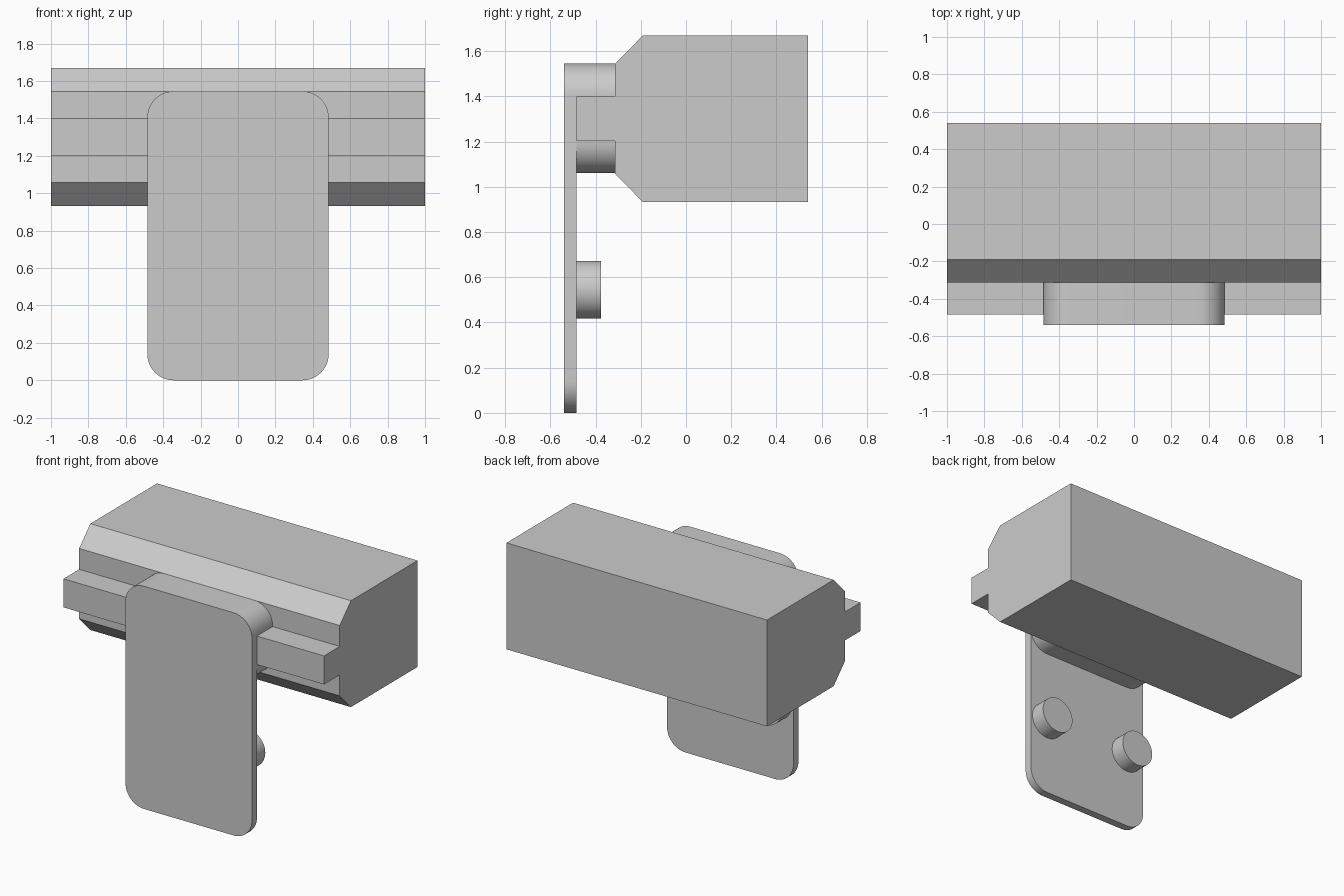
import bpy, bmesh, math
from mathutils import Vector

cube = bpy.data.objects.get("Cube")
if cube:
    bpy.data.objects.remove(cube)

grey = bpy.data.materials.new("light_grey")
grey.use_nodes = True
colour = (0.6, 0.6, 0.6, 1)
grey.diffuse_color = colour
grey.node_tree.nodes["Principled BSDF"].inputs["Base Color"].default_value = colour


def extrude(name, points, offset, smooth=False):
    """Extrude a closed planar outline along an offset."""
    bm = bmesh.new()
    face = bm.faces.new([bm.verts.new(p) for p in points])
    result = bmesh.ops.extrude_face_region(bm, geom=[face], use_keep_orig=True)
    moved = [v for v in result["geom"] if isinstance(v, bmesh.types.BMVert)]
    bmesh.ops.translate(bm, verts=moved, vec=Vector(offset))
    bmesh.ops.recalc_face_normals(bm, faces=bm.faces)
    mesh = bpy.data.meshes.new(name)
    bm.to_mesh(mesh)
    bm.free()
    mesh.materials.append(grey)
    obj = bpy.data.objects.new(name, mesh)
    bpy.context.collection.objects.link(obj)
    if smooth:
        bpy.ops.object.select_all(action='DESELECT')
        obj.select_set(True)
        bpy.context.view_layer.objects.active = obj
        bpy.ops.object.shade_smooth_by_angle(angle=math.radians(30))
    return obj


def rounded_outline(half_width, z_low, z_high, radius, y, steps=12):
    """Rounded rectangle in an upright plane at depth y."""
    points = []
    corners = [(1, z_high - radius), (-1, z_high - radius),
               (-1, z_low + radius), (1, z_low + radius)]
    for quarter, (side, zc) in enumerate(corners):
        for i in range(steps + 1):
            a = math.pi / 2 * (quarter + i / steps)
            points.append((side * (half_width - radius) + radius * math.cos(a),
                           y, zc + radius * math.sin(a)))
    return points


# Chamfered beam with a rectangular rail along its front
upper = [(0.54, 1.67), (-0.19, 1.67), (-0.313, 1.545), (-0.313, 1.4), (-0.485, 1.4)]
middle = 1.301
profile = upper + [(y, 2 * middle - z) for y, z in reversed(upper)]
extrude("beam_with_rail", [(-1, y, z) for y, z in profile], (2, 0, 0))

# Hanging plate and the rounded block joining it to the beam
extrude("hanging_plate", rounded_outline(0.485, 0, 1.545, 0.14, -0.54),
        (0, 0.055, 0), True)
extrude("mounting_block", rounded_outline(0.485, 1.06, 1.545, 0.14, -0.485),
        (0, 0.172, 0), True)

# Pair of round pegs on the back of the plate
for side, x in (("left", 0.345), ("right", -0.345)):
    circle = [(x + 0.127 * math.cos(a), -0.485, 0.545 + 0.127 * math.sin(a))
              for a in (math.tau * i / 48 for i in range(48))]
    extrude(side + "_peg", circle, (0, 0.11, 0), True)
